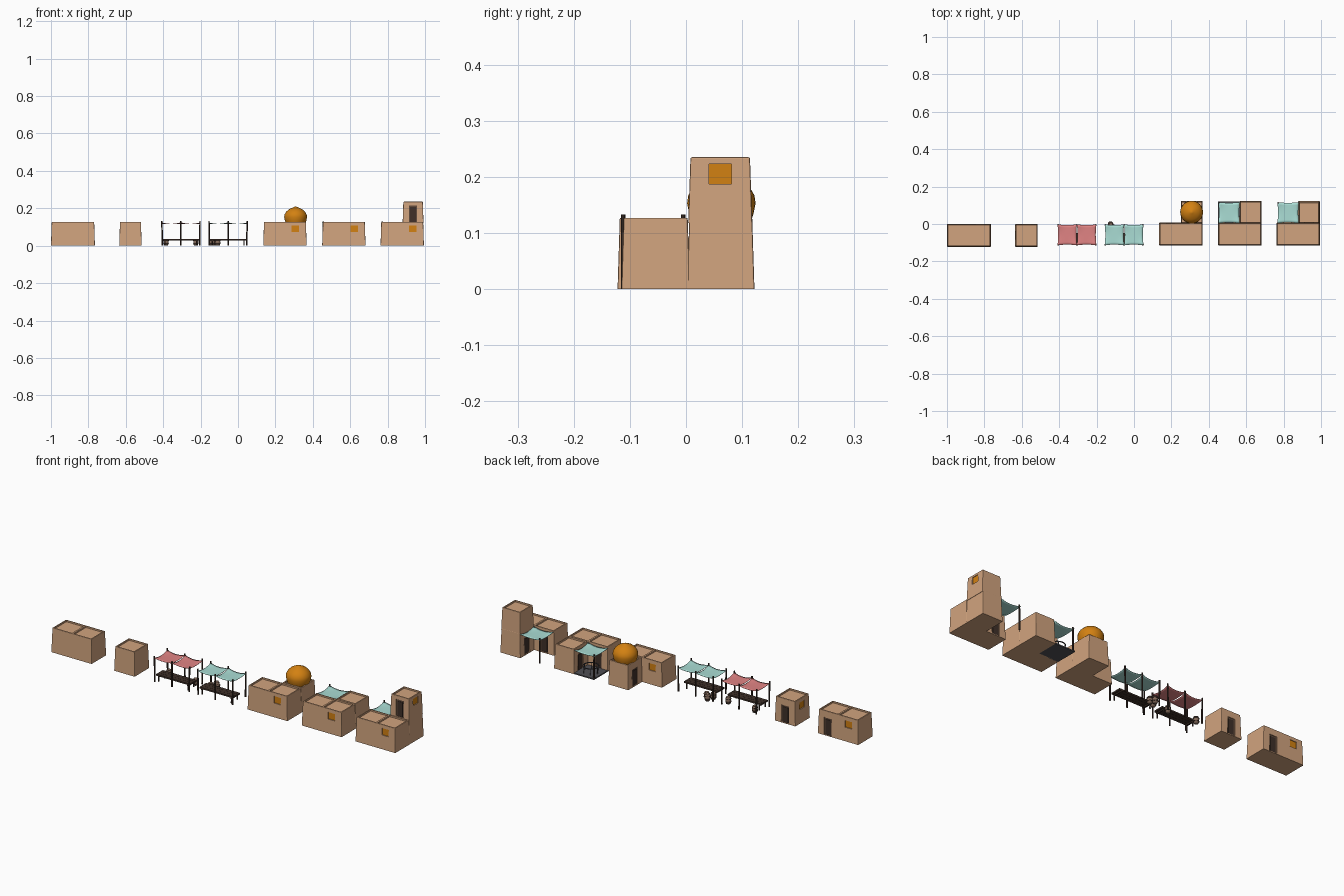
import bpy, bmesh, math
from mathutils import Matrix, Vector

if "Cube" in bpy.data.objects:
    bpy.data.objects.remove(bpy.data.objects["Cube"])


def material(name, r, g, b):
    m = bpy.data.materials.new(name)
    m.diffuse_color = (r, g, b, 1)
    m.use_nodes = True
    m.node_tree.nodes["Principled BSDF"].inputs["Base Color"].default_value = m.diffuse_color
    return m


CLAY = material("clay", 0.64, 0.37, 0.21)
GOLD = material("gold", 0.65, 0.22, 0.006)
WOOD = material("dark_wood", 0.05, 0.03, 0.022)
DOOR = material("door_brown", 0.12, 0.07, 0.045)
TEAL = material("teal_cloth", 0.40, 0.72, 0.66)
RED = material("red_cloth", 0.75, 0.23, 0.23)
STONE = material("dark_stone", 0.08, 0.08, 0.09)
BARREL = material("barrel_wood", 0.22, 0.14, 0.1)


def finish(name, bm, mat=None, smooth=False):
    bmesh.ops.recalc_face_normals(bm, faces=bm.faces)
    me = bpy.data.meshes.new(name)
    bm.to_mesh(me)
    bm.free()
    if mat:
        me.materials.append(mat)
    ob = bpy.data.objects.new(name, me)
    bpy.context.collection.objects.link(ob)
    if smooth:
        for p in me.polygons:
            p.use_smooth = True
    return ob


def add_box(bm, lo, hi):
    lo, hi = Vector(lo), Vector(hi)
    m = Matrix.Translation((lo + hi) / 2) @ Matrix.Diagonal((*(hi - lo), 1))
    return bmesh.ops.create_cube(bm, size=1, matrix=m)["verts"]


def box(name, lo, hi, mat):
    bm = bmesh.new()
    add_box(bm, lo, hi)
    return finish(name, bm, mat)


def rod(bm, a, b, r, sides=8):
    a, b = Vector(a), Vector(b)
    rot = (b - a).to_track_quat('Z', 'Y').to_matrix().to_4x4()
    bmesh.ops.create_cone(bm, cap_ends=True, segments=sides, radius1=r, radius2=r * 0.9,
                          depth=(b - a).length, matrix=Matrix.Translation((a + b) / 2) @ rot)


def lathe(name, profile, centre, sides, mat):
    bm = bmesh.new()
    vs = [bm.verts.new((centre[0] + r, centre[1], centre[2] + z)) for r, z in profile]
    es = [bm.edges.new(p) for p in zip(vs, vs[1:])]
    bmesh.ops.spin(bm, geom=vs + es, cent=centre, axis=(0, 0, 1), angle=math.tau, steps=sides)
    bmesh.ops.remove_doubles(bm, verts=bm.verts, dist=1e-5)
    return finish(name, bm, mat, True)


def block(name, x0, x1, y0, y1, z0, z1, cells, openings):
    """Tapered clay block with sunken roofs; openings = (side, centre, z, is_door)."""
    t = 0.004
    bm = bmesh.new()
    for v in add_box(bm, (x0, y0, z0), (x1, y1, z1)):
        if v.co.z > z0 + 0.01:
            v.co.x += t if v.co.x < (x0 + x1) / 2 else -t
            v.co.y += t if v.co.y < (y0 + y1) / 2 else -t
    edges = [e for e in bm.edges if max(v.co.z for v in e.verts) > z0 + 0.01]
    bmesh.ops.bevel(bm, geom=edges, offset=0.0025, segments=2, affect='EDGES', profile=0.5)
    ob = finish(name, bm, CLAY)
    # roof recesses
    cut = bmesh.new()
    wall = 0.006
    step = (x1 - x0 - 2 * t) / cells
    for i in range(cells):
        a = x0 + t + i * step
        add_box(cut, (a + wall, y0 + t + wall, z1 - 0.008), (a + step - wall / 2 * (1 + (i == cells - 1)), y1 - t - wall, z1 + 0.02))
    # windows and doors
    for side, c, z, is_door in openings:
        w, h = (0.022, 0.088) if is_door else (0.02, 0.036)
        k = t * (z + h / 2 - z0) / (z1 - z0)
        axis = 0 if side[1] == 'x' else 1
        sign = 1 if side[0] == '+' else -1
        face = ((x1, y1) if sign > 0 else (x0, y0))[axis] - sign * k

        def span(d0, d1, w0, w1, b0, b1):
            d = sorted((face + sign * d0, face + sign * d1))
            lo, hi = [0, 0, b0], [0, 0, b1]
            lo[axis], hi[axis] = d
            lo[1 - axis], hi[1 - axis] = w0, w1
            return lo, hi
        add_box(cut, *span(-0.008, 0.012, c - w, c + w, z, z + h))
        kind = "door" if is_door else "window"
        box(f"{name}_{kind}", *span(-0.009, -0.004, c - w, c + w, z, z + h), DOOR if is_door else GOLD)
        if is_door:
            box(f"{name}_door_planks", *span(-0.005, -0.002, c - w * .7, c + w * .7, z, z + h * .9), WOOD)
    cutter = finish("cutter", cut)
    cutter.hide_render = True
    mod = ob.modifiers.new("openings", 'BOOLEAN')
    mod.object, mod.operation, mod.solver = cutter, 'DIFFERENCE', 'EXACT'
    bpy.context.view_layer.update()
    me = bpy.data.meshes.new_from_object(ob.evaluated_get(bpy.context.evaluated_depsgraph_get()))
    ob.modifiers.clear()
    ob.data = me
    bpy.data.objects.remove(cutter)


def cloth(name, x0, x1, y0, y1, z, mat, n=8):
    """Sagging sheet with pinched-in edges."""
    bm = bmesh.new()
    g = []
    for i in range(n + 1):
        for j in range(n + 1):
            u, v = 2 * i / n - 1, 2 * j / n - 1
            pu, pv = u * (1 - 0.07 * (1 - v * v)), v * (1 - 0.07 * (1 - u * u))
            sag = 0.008 * (1 - u * u * v * v)
            g.append(bm.verts.new(((x0 + x1) / 2 + pu * (x1 - x0) / 2,
                                   (y0 + y1) / 2 + pv * (y1 - y0) / 2, z - sag)))
    for i in range(n):
        for j in range(n):
            k = i * (n + 1) + j
            bm.faces.new((g[k], g[k + n + 1], g[k + n + 2], g[k + 1]))
    ob = finish(name, bm, mat, True)
    ob.modifiers.new("thickness", 'SOLIDIFY').thickness = 0.0015


# small houses
block("long_house", -1.0, -0.765, -0.122, 0.0, 0, 0.127, 2,
      [('+y', -0.823, 0.004, True), ('+y', -0.942, 0.072, False)])
block("small_house", -0.635, -0.515, -0.122, 0.0, 0, 0.127, 1,
      [('+y', -0.575, 0.004, True), ('-x', -0.06, 0.072, False)])


# market stalls
def stall(name, x0, x1, mat, barrels):
    xm = (x0 + x1) / 2
    bm = bmesh.new()
    for i, x in enumerate((x0, xm, x1)):
        for y in (-0.112, -0.005):
            rod(bm, (x, y, 0), (x + 0.002 * (i - 1), y, 0.133), 0.0042)
    finish(name + "_posts", bm, WOOD)
    cloth(name + "_left_canopy", x0 - 0.004, xm, -0.114, -0.002, 0.125, mat)
    cloth(name + "_right_canopy", xm, x1 + 0.004, -0.114, -0.002, 0.125, mat)
    bm = bmesh.new()
    for i in range(3):
        y = -0.104 + i * 0.019
        add_box(bm, (x0 + 0.002, y, 0.029), (x1 - 0.002, y + 0.018, 0.037))
    for x in (x0 + 0.015, x1 - 0.015):
        add_box(bm, (x - 0.003, -0.104, 0.023), (x + 0.003, -0.048, 0.03))
        for y in (-0.1, -0.052):
            rod(bm, (x, y, 0), (x, y, 0.03), 0.0035)
    finish(name + "_table", bm, WOOD)
    for x, y in barrels:
        lathe(name + "_barrel", [(0, 0), (0.011, 0), (0.014, 0.017), (0.011, 0.034), (0.009, 0.034),
                                 (0.009, 0.031), (0, 0.031)], (x, y, 0), 12, BARREL)
        for z in (0.008, 0.024):
            lathe(name + "_barrel_hoop", [(0.0125, z), (0.0148, z), (0.0148, z + 0.003), (0.0125, z + 0.003)],
                  (x, y, 0), 12, WOOD)


stall("red_stall", -0.405, -0.205, RED, [(-0.385, -0.022), (-0.225, -0.03)])
stall("teal_stall", -0.153, 0.047, TEAL, [(-0.138, -0.03), (-0.108, -0.018), (-0.125, 0.0)])

# corner houses: front row plus a rear right room
for name, x, rear in (("dome_house", 0.135, [('-x', 0.065, 0.004, True)]),
                      ("porch_house", 0.45, [('-x', 0.065, 0.004, True)]),
                      ("tower_house", 0.762, [('-x', 0.065, 0.004, True)])):
    back = ('+y', 0.058 + x, 0.072, False) if name == "dome_house" else ('+y', 0.058 + x, 0.004, True)
    block(name + "_front", x, x + 0.232, -0.115, 0.007, 0, 0.127, 2,
          [('-y', x + 0.172, 0.073, False), back])
    block(name + "_rear_room", x + 0.115, x + 0.232, 0.002, 0.122, 0, 0.127, 1, rear)

# onion dome
lathe("dome", [(0.05, -0.012), (0.057, 0.008), (0.061, 0.028), (0.059, 0.042), (0.051, 0.056),
               (0.038, 0.068), (0.02, 0.077), (0.008, 0.082), (0, 0.085)], (0.308, 0.063, 0.125), 32, GOLD)

# tower upper room
block("tower_room", 0.88, 0.992, 0.004, 0.118, 0.118, 0.235, 1,
      [('-y', 0.936, 0.128, True), ('+x', 0.061, 0.187, False)])

# awnings on corner posts
for name, x in (("porch_awning", 0.45), ("tower_awning", 0.766)):
    cloth(name, x, x + 0.116, 0.004, 0.117, 0.122, TEAL)
    bm = bmesh.new()
    rod(bm, (x + 0.005, 0.113, 0), (x + 0.005, 0.113, 0.13), 0.0042)
    finish(name + "_post", bm, WOOD)

# porch floor with low round rail
box("porch_floor", (0.45, 0.002, 0), (0.567, 0.121, 0.006), STONE)
lathe("porch_rail", [(0.036, 0.036), (0.04, 0.036), (0.04, 0.04), (0.036, 0.04), (0.036, 0.036)],
      (0.507, 0.064, 0), 20, STONE)
bm = bmesh.new()
for i in range(6):
    a = math.tau * i / 6
    p = Vector((0.507 + 0.038 * math.cos(a), 0.064 + 0.038 * math.sin(a), 0))
    rod(bm, p, p + Vector((0, 0, 0.038)), 0.002, 6)
finish("porch_rail_posts", bm, STONE)
